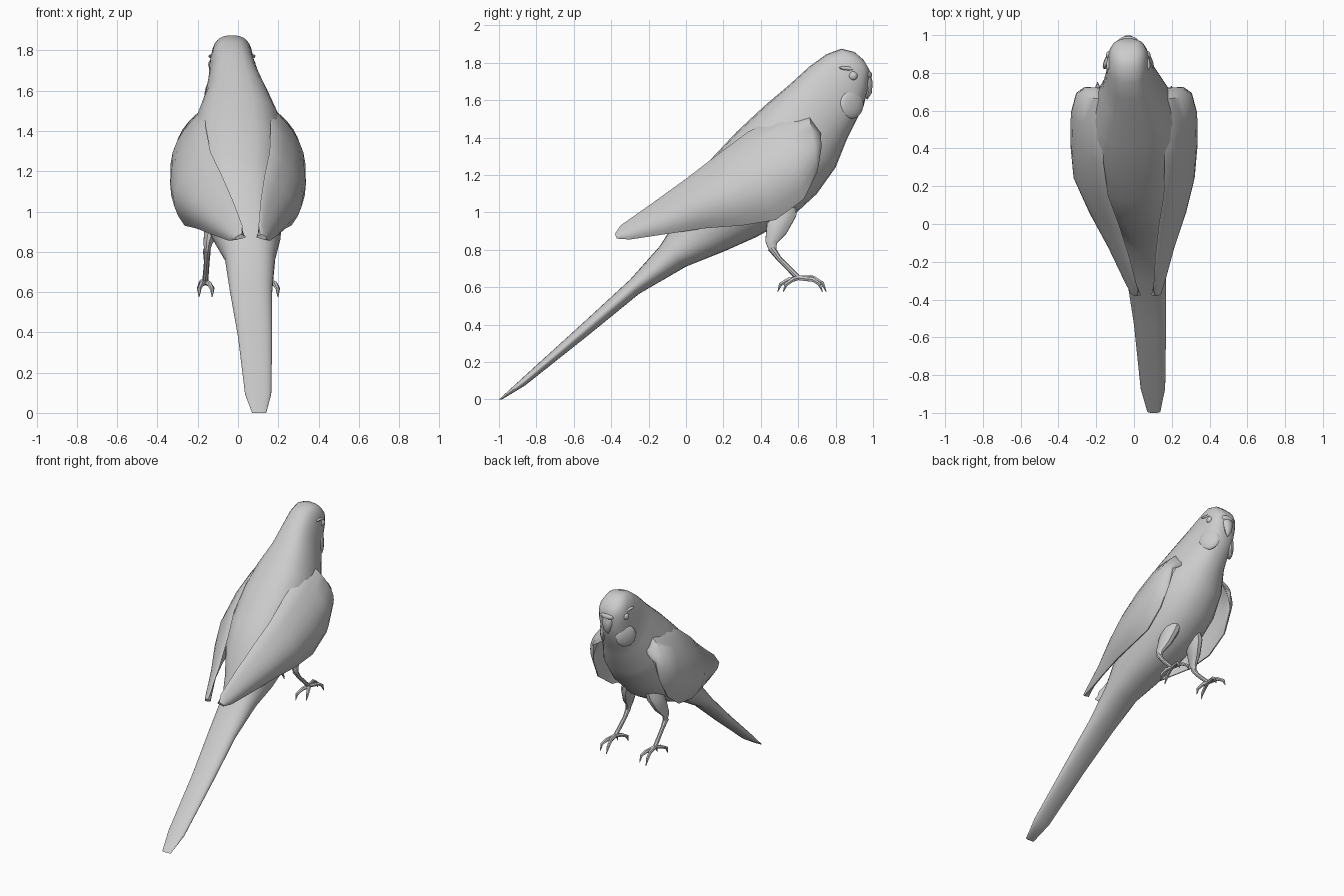
import bpy, bmesh, math
from mathutils import Vector, Matrix

grey = bpy.data.materials.new("plain grey")
grey.diffuse_color = (0.6, 0.6, 0.6, 1)


def finish(name, bm, angle=40):
    bmesh.ops.recalc_face_normals(bm, faces=bm.faces)
    me = bpy.data.meshes.new(name)
    bm.to_mesh(me)
    bm.free()
    me.materials.append(grey)
    ob = bpy.data.objects.new(name, me)
    bpy.context.collection.objects.link(ob)
    bpy.ops.object.select_all(action='DESELECT')
    ob.select_set(True)
    bpy.context.view_layer.objects.active = ob
    bpy.ops.object.shade_smooth_by_angle(angle=math.radians(angle))
    return ob


def loft(name, rings, angle=40):
    """Skin a list of closed rings and cap both ends."""
    bm = bmesh.new()
    vr = [[bm.verts.new(p) for p in r] for r in rings]
    n = len(vr[0])
    for a, b in zip(vr, vr[1:]):
        for i in range(n):
            bm.faces.new((a[i], a[(i + 1) % n], b[(i + 1) % n], b[i]))
    bm.faces.new(vr[0])
    bm.faces.new(vr[-1])
    return finish(name, bm, angle)


def tube(name, path, radii, sides=8, wide=1.0):
    """Tapered tube; wide scales it across x."""
    pts = [Vector(p) for p in path]
    rings = []
    for i, p in enumerate(pts):
        d = (pts[min(i + 1, len(pts) - 1)] - pts[max(i - 1, 0)]).normalized()
        u = (Vector((1, 0, 0)) - d * d.x).normalized()
        v = d.cross(u)
        rings.append([p + radii[i] * (u * math.cos(a) * wide + v * math.sin(a))
                      for a in (2 * math.pi * k / sides for k in range(sides))])
    return loft(name, rings)


def ellipsoid(name, centre, size, tilt=0.0, yaw=0.0):
    bm = bmesh.new()
    bmesh.ops.create_uvsphere(bm, u_segments=16, v_segments=10, radius=1)
    turn = Matrix.Rotation(yaw, 3, 'Z') @ Matrix.Rotation(tilt, 3, 'X')
    for v in bm.verts:
        v.co = Vector(centre) + turn @ Vector([a * b for a, b in zip(v.co, size)])
    finish(name, bm)


# Body and tail: back (y, z), belly (y, z), half width, x centre
body = [
    (-1.00, 0.00, -0.985, 0.00, 0.035, 0.105),
    (-0.88, 0.11, -0.86, 0.075, 0.065, 0.100),
    (-0.55, 0.41, -0.52, 0.345, 0.085, 0.085),
    (-0.30, 0.64, -0.25, 0.565, 0.105, 0.065),
    (-0.14, 0.82, 0.00, 0.71, 0.125, 0.060),
    (-0.07, 0.93, 0.20, 0.79, 0.165, 0.045),
    (0.00, 1.12, 0.38, 0.87, 0.205, 0.020),
    (0.12, 1.27, 0.56, 0.97, 0.235, 0.005),
    (0.27, 1.43, 0.70, 1.10, 0.245, 0.000),
    (0.42, 1.57, 0.80, 1.24, 0.220, 0.000),
    (0.55, 1.68, 0.86, 1.39, 0.165, -0.005),
    (0.66, 1.78, 0.91, 1.49, 0.128, -0.020),
    (0.75, 1.845, 0.95, 1.57, 0.113, -0.030),
    (0.83, 1.875, 0.97, 1.65, 0.103, -0.030),
    (0.90, 1.858, 0.978, 1.71, 0.085, -0.030),
    (0.95, 1.815, 0.982, 1.76, 0.050, -0.030),
]
rings = []
for i, (by, bz, vy, vz, hw, xc) in enumerate(body):
    mid, half = Vector((xc, (by + vy) / 2, (bz + vz) / 2)), Vector((0, by - vy, bz - vz)) / 2
    ring = []
    for k in range(28):
        c, s = math.cos(2 * math.pi * k / 28), math.sin(2 * math.pi * k / 28)
        # flattish back all along, and a blocky face
        power = 0.72 if c > 0 or i > 10 else 0.9
        ring.append(mid + half * c + Vector((math.copysign(hw * abs(s) ** power, s), 0, 0)))
    rings.append(ring)
loft("body_and_tail", rings)

# Folded wings: top edge (y, z), bottom edge (y, z), x at top, middle, bottom
wing = [
    (0.72, 1.43, 0.725, 1.35, 0.17, 0.24, 0.265),
    (0.66, 1.52, 0.705, 1.22, 0.16, 0.295, 0.28),
    (0.50, 1.515, 0.63, 1.07, 0.165, 0.325, 0.29),
    (0.33, 1.43, 0.48, 0.96, 0.17, 0.33, 0.28),
    (0.15, 1.295, 0.30, 0.93, 0.165, 0.315, 0.265),
    (0.00, 1.18, 0.10, 0.915, 0.14, 0.27, 0.235),
    (-0.18, 1.05, -0.10, 0.885, 0.12, 0.205, 0.20),
    (-0.35, 0.93, -0.30, 0.855, 0.11, 0.155, 0.16),
    (-0.38, 0.885, -0.37, 0.86, 0.12, 0.14, 0.14),
]
for name, side in (("right_wing", 1), ("left_wing", -1)):
    rings = []
    for ty, tz, by, bz, xt, xm, xb in wing:
        outer, inner = [], []
        for k in range(9):
            t = k / 8
            y, z = ty + (by - ty) * t, tz + (bz - tz) * t
            x = xt * (1 - t) * (1 - 2 * t) + 4 * xm * t * (1 - t) + xb * t * (2 * t - 1)
            # the left tip swings in towards the turned tail
            shift = 0.13 * max(0, (0.25 - y) / 0.63) if side < 0 else 0
            thick = 0.008 + 0.04 * math.sin(math.pi * t)
            outer.append((side * x + shift, y, z))
            inner.append((side * (x - thick) + shift, y, z))
        rings.append(outer + inner[::-1])
    loft(name, rings, 50)

# Legs and feet
for name, s in (("right", 1), ("left", -1)):
    x = 0.155 * s
    tube(name + "_thigh", [(0.07 * s, 0.54, 1.10), (0.105 * s, 0.52, 1.0), (0.13 * s, 0.485, 0.91),
                           (x * 0.97, 0.455, 0.84), (x, 0.465, 0.79)],
         [0.05, 0.075, 0.06, 0.033, 0.018], 10, 0.65)
    foot = (x + 0.008 * s, 0.60, 0.65)
    tube(name + "_shank", [(x, 0.455, 0.81), (x, 0.50, 0.75), foot], [0.02, 0.014, 0.015])
    for i, dx in enumerate((-0.03, 0.035)):
        fx = foot[0]
        tube(f"{name}_front_toe_{i}", [foot, (fx + dx * 0.6, 0.68, 0.65 - 0.01 * i),
             (fx + dx, 0.73 - 0.02 * i, 0.62), (fx + dx, 0.75 - 0.02 * i, 0.575)],
             [0.014, 0.013, 0.011, 0.002], 6)
        tube(f"{name}_back_toe_{i}", [foot, (fx + dx * 0.6, 0.55 + 0.02 * i, 0.64),
             (fx + dx, 0.505 + 0.03 * i, 0.615), (fx + dx, 0.49 + 0.03 * i, 0.575)],
             [0.014, 0.013, 0.011, 0.002], 6)

# Hooked beak: upper and lower halves, and the soft pad above it
hx = -0.03
tube("upper_beak", [(hx, 0.92, 1.76), (hx, 0.955, 1.735), (hx, 0.97, 1.69),
                    (hx, 0.975, 1.64), (hx, 0.967, 1.605)],
     [0.03, 0.036, 0.03, 0.02, 0.004], 10, 1.35)
tube("lower_beak", [(hx, 0.92, 1.65), (hx, 0.95, 1.635), (hx, 0.96, 1.62)],
     [0.03, 0.022, 0.006], 8, 1.3)
ellipsoid("beak_pad", (hx, 0.965, 1.735), (0.055, 0.03, 0.025))

# Eyes, brows and cheek flaps on both sides of the head
for name, s in (("right", 1), ("left", -1)):
    ellipsoid(name + "_eye", (hx + 0.1 * s, 0.893, 1.73), (0.018, 0.024, 0.024))
    ellipsoid(name + "_brow", (hx + 0.092 * s, 0.875, 1.768), (0.018, 0.06, 0.012), -0.1, 0.3 * s)
    ellipsoid(name + "_cheek", (hx + 0.092 * s, 0.885, 1.578), (0.024, 0.075, 0.078), -0.2, 0.55 * s)
